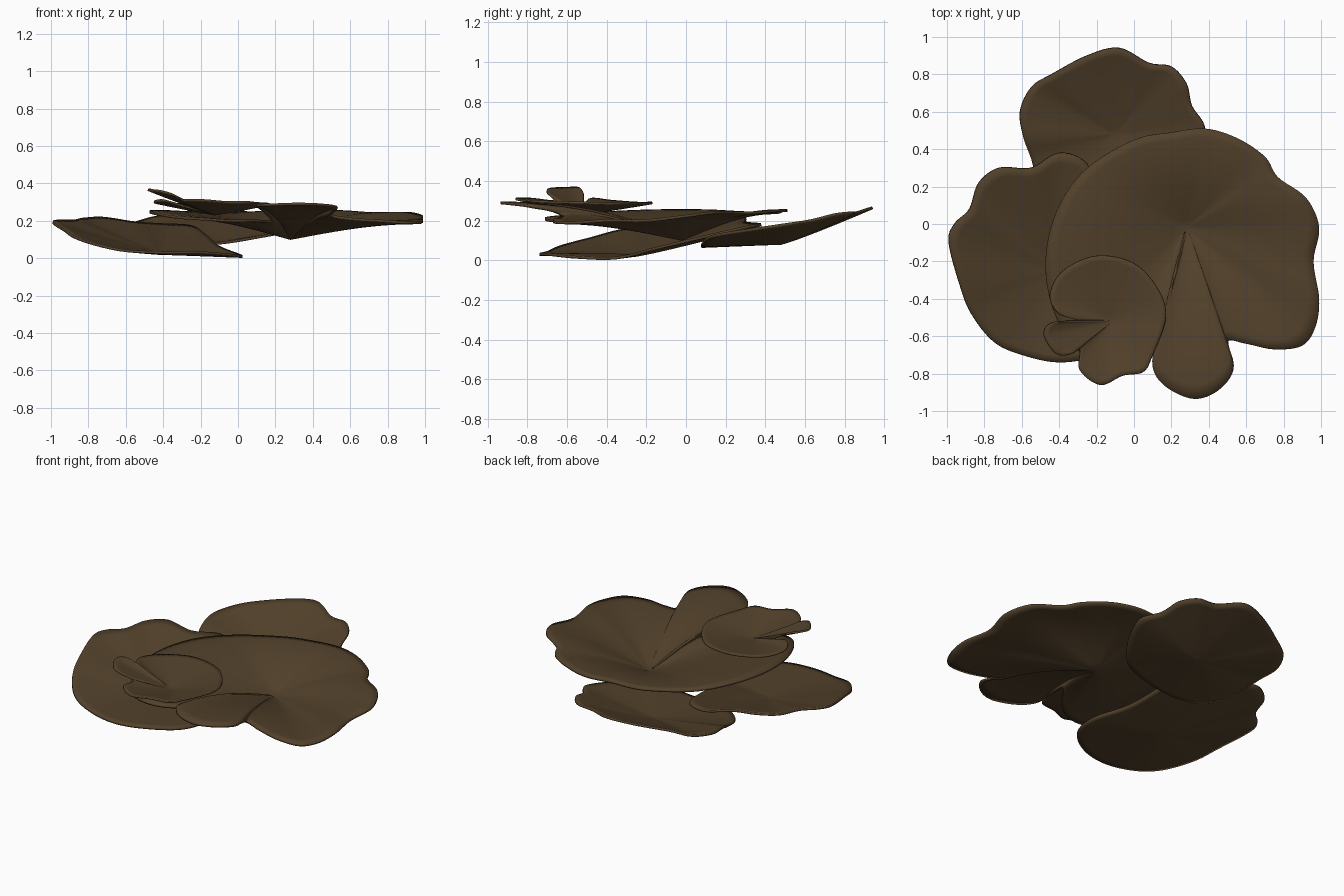
import bpy, math
from mathutils import Vector

brown = bpy.data.materials.new("bark_brown")
brown.diffuse_color = (0.085, 0.053, 0.024, 1)


def smooth_loop(pts, steps=6):
    """Closed Catmull-Rom loop through the rim points."""
    p = [Vector(q) for q in pts]
    n, out = len(p), []
    for i in range(n):
        a, b, c, d = p[i - 1], p[i], p[(i + 1) % n], p[(i + 2) % n]
        for s in range(steps):
            t = s / steps
            out.append(0.5 * (2 * b + (c - a) * t + (2 * a - 5 * b + 4 * c - d) * t * t
                              + (3 * b - a - 3 * c + d) * t ** 3))
    return out


def plate(name, centre, rim, profile, rings=12, thickness=0.014):
    """Thin wavy dish: rings blend from the low centre out to the rim."""
    loop, c = smooth_loop(rim), Vector(centre)
    n = len(loop)
    verts, faces = [c], []
    for r in range(1, rings + 1):
        t = r / rings
        for q in loop:
            v = c.lerp(q, t)
            v.z = c.z + (q.z - c.z) * profile(t)
            verts.append(v)
    for i in range(n):
        j = (i + 1) % n
        faces.append((0, 1 + i, 1 + j))
        for r in range(rings - 1):
            a, b = 1 + r * n, 1 + (r + 1) * n
            faces.append((a + i, b + i, b + j, a + j))
    me = bpy.data.meshes.new(name)
    me.from_pydata(verts, [], faces)
    me.flip_normals()  # rims are listed clockwise
    me.materials.append(brown)
    ob = bpy.data.objects.new(name, me)
    bpy.context.collection.objects.link(ob)
    sol = ob.modifiers.new("thickness", "SOLIDIFY")
    sol.thickness, sol.offset = thickness, 0
    bpy.context.view_layer.objects.active = ob
    ob.select_set(True)
    bpy.ops.object.shade_smooth_by_angle(angle=math.radians(50))
    ob.select_set(False)
    return ob


def bowl(t):
    return math.sin(t * math.pi / 2)


def cone(t):
    return t ** 1.1


# Large main cap with a front lobe
plate("main_cap", (0.28, -0.02, 0.105), [
    (0.38, 0.51, .25), (0.55, 0.46, .25), (0.7, 0.36, .24), (0.77, 0.25, .24),
    (0.92, 0.14, .24), (0.99, -0.02, .22), (0.96, -0.2, .2), (0.99, -0.4, .2),
    (0.97, -0.55, .19), (0.9, -0.65, .19), (0.75, -0.67, .2), (0.6, -0.64, .21),
    (0.5, -0.63, .23), (0.53, -0.78, .27), (0.45, -0.89, .285), (0.32, -0.935, .29),
    (0.17, -0.87, .285), (0.1, -0.76, .28), (0.14, -0.58, .25), (0.18, -0.44, .2),
    (0.08, -0.58, .2), (-0.05, -0.68, .2), (-0.2, -0.71, .21), (-0.34, -0.64, .22),
    (-0.45, -0.4, .24), (-0.47, -0.15, .25), (-0.4, 0.1, .25), (-0.25, 0.3, .24),
    (0, 0.45, .24), (0.2, 0.49, .25)], bowl)

# Low cap on the left, tilted up to the outside
plate("left_cap", (-0.42, -0.25, 0.025), [
    (-0.99, -0.1, .19), (-0.96, 0, .2), (-0.88, 0.08, .2), (-0.83, 0.22, .21),
    (-0.72, 0.3, .215), (-0.55, 0.3, .19), (-0.4, 0.38, .18), (-0.25, 0.32, .17),
    (-0.17, 0.1, .12), (-0.1, -0.15, .06), (0.02, -0.35, .012), (-0.02, -0.55, .015),
    (-0.2, -0.7, .03), (-0.4, -0.74, .03), (-0.6, -0.7, .04), (-0.75, -0.63, .07),
    (-0.87, -0.48, .11), (-0.93, -0.33, .15)], cone)

# Cap at the back, rising to the rear
plate("back_cap", (-0.1, 0.48, 0.085), [
    (-0.08, 0.94, .265), (0.08, 0.86, .24), (0.2, 0.84, .24), (0.28, 0.75, .23),
    (0.31, 0.63, .2), (0.38, 0.5, .18), (0.3, 0.3, .15), (0.15, 0.13, .12),
    (-0.1, 0.08, .08), (-0.35, 0.09, .07), (-0.5, 0.2, .08), (-0.55, 0.35, .11),
    (-0.59, 0.46, .15), (-0.61, 0.6, .17), (-0.55, 0.73, .19), (-0.44, 0.8, .22),
    (-0.25, 0.9, .25)], cone)

# Small top cap with a curled side lobe
plate("small_cap", (-0.12, -0.52, 0.235), [
    (-0.2, -0.17, .29), (-0.38, -0.25, .29), (-0.45, -0.38, .3), (-0.4, -0.48, .31),
    (-0.28, -0.52, .275), (-0.38, -0.52, .34), (-0.46, -0.54, .365), (-0.48, -0.6, .365),
    (-0.42, -0.69, .36), (-0.35, -0.7, .34), (-0.29, -0.67, .3), (-0.29, -0.78, .31),
    (-0.18, -0.86, .31), (-0.06, -0.81, .3), (0.05, -0.79, .3), (0.1, -0.7, .295),
    (0.17, -0.5, .29), (0.13, -0.35, .285), (0, -0.21, .285)], cone, thickness=0.011)

for ob in bpy.data.objects:  # counter-clockwise normals outward after linking
    ob.hide_render = False
